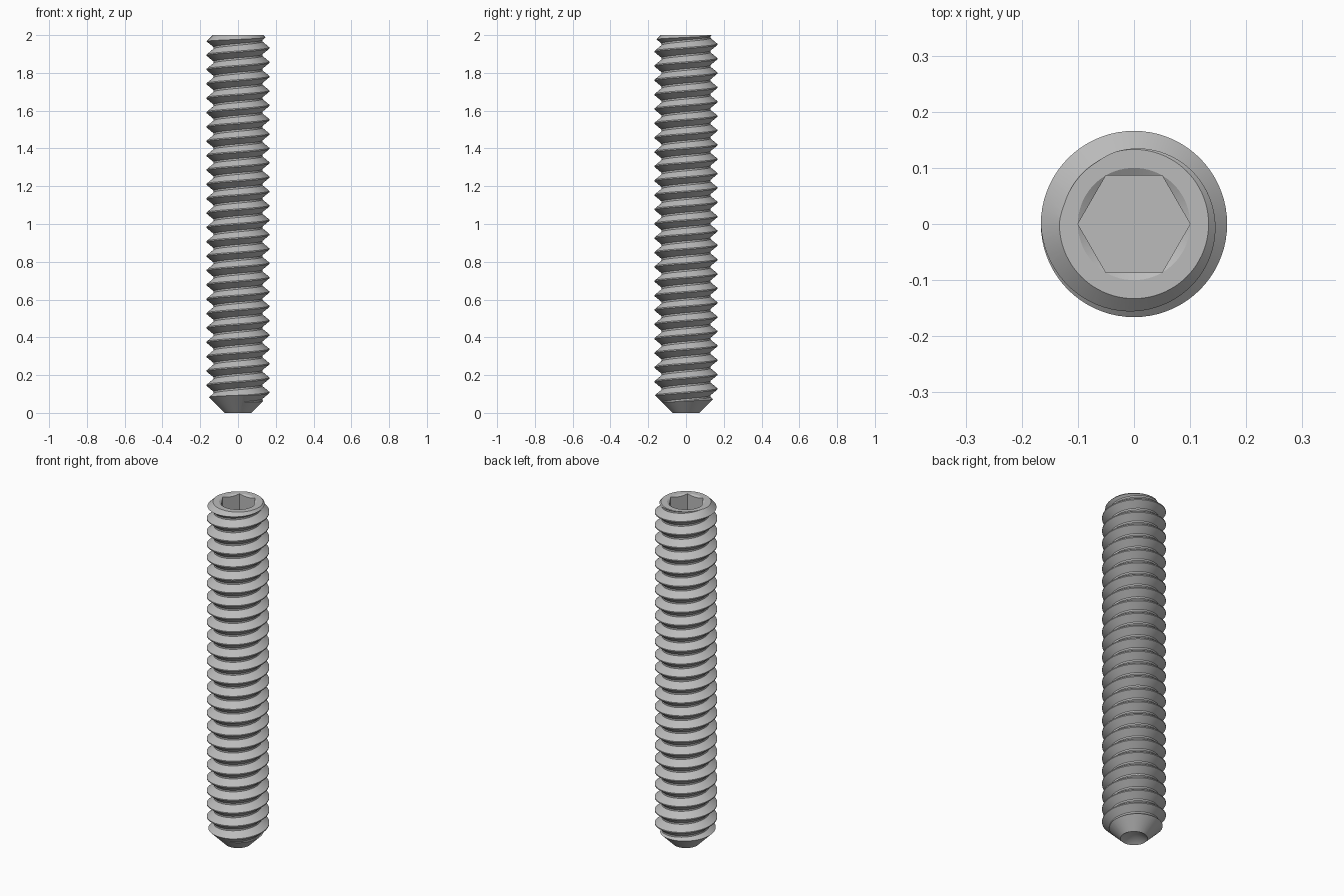
import bpy, bmesh, math

cube = bpy.data.objects.get("Cube")
if cube:
    bpy.data.objects.remove(cube, do_unlink=True)

STEPS = 72               # segments per turn
PITCH = 0.076
CREST, ROOT = 0.166, 0.129
HEIGHT = 2.0

steel = bpy.data.materials.new("grey steel")
steel.use_nodes = True
steel.diffuse_color = (0.5, 0.5, 0.5, 1)
steel.node_tree.nodes["Principled BSDF"].inputs["Base Color"].default_value = (0.5, 0.5, 0.5, 1)


def to_object(name, bm):
    bmesh.ops.recalc_face_normals(bm, faces=bm.faces[:])
    mesh = bpy.data.meshes.new(name)
    bm.to_mesh(mesh)
    bm.free()
    mesh.materials.append(steel)
    obj = bpy.data.objects.new(name, mesh)
    bpy.context.collection.objects.link(obj)
    return obj


def lathe(name, profile, sides):
    """Closed solid of revolution; the profile starts and ends on the axis."""
    bm = bmesh.new()
    rings = []
    for r, z in profile:
        count = sides if r > 0 else 1
        rings.append([bm.verts.new((r * math.cos(math.tau * i / sides),
                                    r * math.sin(math.tau * i / sides), z))
                      for i in range(count)])
    for low, high in zip(rings, rings[1:]):
        for i in range(sides):
            corners = [low[i % len(low)], low[(i + 1) % len(low)],
                       high[(i + 1) % len(high)], high[i % len(high)]]
            bm.faces.new(list(dict.fromkeys(corners)))
    return to_object(name, bm)


def threaded_rod(name):
    """Right-handed helical surface, closed at both ends with fans."""
    tooth = [(0.0, CREST), (0.08, CREST), (0.48, ROOT), (0.60, ROOT)]
    turns = int(HEIGHT / PITCH) + 6
    start = 0.105 - 4 * PITCH
    bm = bmesh.new()
    rows = []
    for k in range(turns):
        for offset, r in tooth:
            row = []
            for i in range(STEPS):
                a = math.tau * i / STEPS
                z = start + PITCH * (k + offset + i / STEPS)
                row.append(bm.verts.new((r * math.cos(a), r * math.sin(a), z)))
            rows.append(row)
    n = len(tooth)
    for j in range(len(rows) - 1):
        for i in range(STEPS):
            if i < STEPS - 1:
                bm.faces.new((rows[j][i], rows[j][i + 1], rows[j + 1][i + 1], rows[j + 1][i]))
            elif j + n + 1 < len(rows):
                # the seam joins each turn to the next one
                bm.faces.new((rows[j][i], rows[j + n][0], rows[j + n + 1][0], rows[j + 1][i]))
    rim = [e for e in bm.edges if len(e.link_faces) == 1]
    bottom = bm.verts.new((0, 0, start))
    top = bm.verts.new((0, 0, start + PITCH * turns))
    for e in rim:
        hub = bottom if e.verts[0].co.z < 1 else top
        bm.faces.new((e.verts[0], e.verts[1], hub))
    return to_object(name, bm)


def cut(target, tool, operation):
    mod = target.modifiers.new(operation.lower(), 'BOOLEAN')
    mod.operation = operation
    mod.solver = 'EXACT'
    mod.object = tool
    bpy.context.view_layer.objects.active = target
    bpy.ops.object.modifier_apply(modifier=mod.name)
    bpy.data.objects.remove(tool, do_unlink=True)


screw = threaded_rod("threaded_screw_body")

# Chamfered ends and the hollow cup point
envelope = lathe("end_shape", [(0, 0.045), (0.071, 0), (0.2, 0.129),
                               (0.2, HEIGHT - 0.067), (0.133, HEIGHT), (0, HEIGHT)], STEPS)
cut(screw, envelope, 'INTERSECT')

# Hexagonal drive socket with a conical lead-in
socket = lathe("hex_socket", [(0, 1.85), (0.1, 1.85), (0.1, 2.05), (0, 2.05)], 6)
cut(screw, socket, 'DIFFERENCE')
lead_in = lathe("socket_lead_in", [(0, 1.94), (0.11, 2.006), (0, 2.006)], STEPS)
cut(screw, lead_in, 'DIFFERENCE')

bpy.ops.object.select_all(action='DESELECT')
screw.select_set(True)
bpy.context.view_layer.objects.active = screw
bpy.ops.object.shade_smooth_by_angle(angle=math.radians(25))
